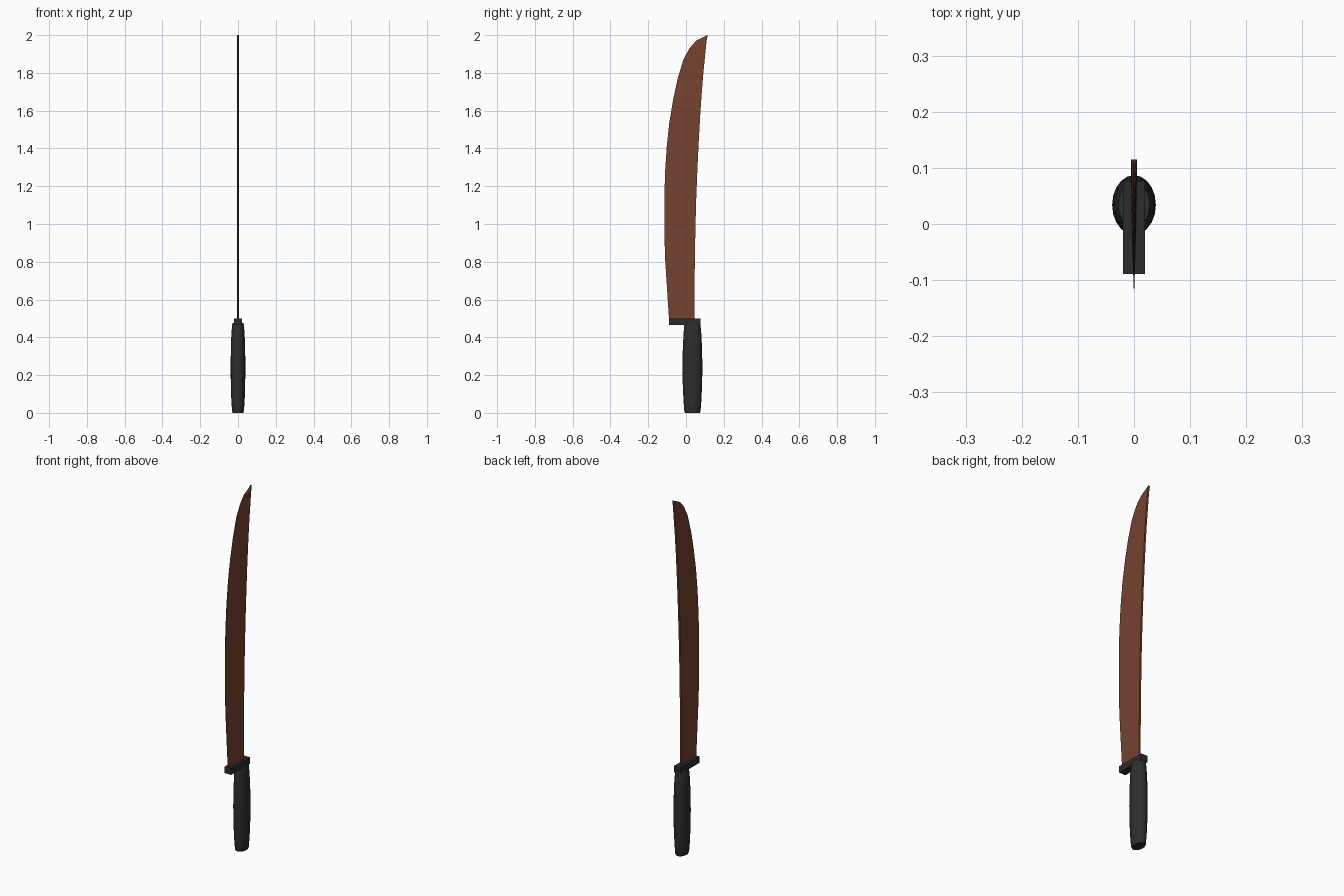
import bpy, bmesh, math

if "Cube" in bpy.data.objects:
    bpy.data.objects.remove(bpy.data.objects["Cube"])


def material(name, rgb):
    m = bpy.data.materials.new(name)
    m.diffuse_color = (*rgb, 1)
    m.use_nodes = True
    m.node_tree.nodes["Principled BSDF"].inputs["Base Color"].default_value = m.diffuse_color
    return m


BROWN = material("brown blade", (0.18, 0.055, 0.029))
BLACK = material("black grip", (0.027, 0.027, 0.027))
DARK = material("dark guard", (0.023, 0.025, 0.027))


def loft(name, rings, mat, smooth=False):
    """Skin a list of equal-length rings and cap both ends."""
    bm = bmesh.new()
    rows = [[bm.verts.new(p) for p in ring] for ring in rings]
    n = len(rows[0])
    for a, b in zip(rows, rows[1:]):
        for i in range(n):
            j = (i + 1) % n
            bm.faces.new((a[i], a[j], b[j], b[i]))
    bm.faces.new(rows[0][::-1])
    bm.faces.new(rows[-1])
    bmesh.ops.recalc_face_normals(bm, faces=bm.faces)
    me = bpy.data.meshes.new(name)
    bm.to_mesh(me)
    bm.free()
    ob = bpy.data.objects.new(name, me)
    bpy.context.collection.objects.link(ob)
    me.materials.append(mat)
    if smooth:
        bpy.context.view_layer.objects.active = ob
        ob.select_set(True)
        bpy.ops.object.shade_smooth_by_angle(angle=math.radians(35))
        ob.select_set(False)
    return ob


# Blade: wedge section, each row is edge y, edge z, spine y, spine z
BLADE = [
    (-0.089, 0.48, 0.045, 0.48), (-0.100, 0.65, 0.045, 0.65),
    (-0.111, 0.82, 0.047, 0.82), (-0.115, 0.98, 0.050, 0.98),
    (-0.115, 1.12, 0.054, 1.13), (-0.111, 1.27, 0.060, 1.28),
    (-0.102, 1.41, 0.067, 1.43), (-0.088, 1.54, 0.075, 1.57),
    (-0.068, 1.66, 0.083, 1.69), (-0.044, 1.77, 0.092, 1.80),
    (-0.014, 1.87, 0.101, 1.89), (0.018, 1.93, 0.107, 1.95),
    (0.053, 1.97, 0.110, 1.975), (0.111, 1.999, 0.115, 2.0),
]
T = 0.005
rings = []
for ey, ez, sy, sz in BLADE:
    my, mz = ey + (sy - ey) * 0.6, ez + (sz - ez) * 0.6
    rings.append([(-0.0005, ey, ez), (0.0005, ey, ez), (T * 0.8, my, mz),
                  (T, sy, sz), (-T, sy, sz), (-T * 0.8, my, mz)])
loft("blade", rings, BROWN)

# Guard: flat bar reaching forward of the grip
loft("guard", [[(-0.02, -0.089, z), (0.02, -0.089, z), (0.02, 0.077, z), (-0.02, 0.077, z)]
               for z in (0.464, 0.5)], DARK)

# Grip: oval barrel, slightly swollen in the middle
GRIP = [(0, 0.028, 0.040), (0.008, 0.031, 0.043), (0.06, 0.035, 0.047),
        (0.14, 0.038, 0.051), (0.24, 0.039, 0.053), (0.34, 0.038, 0.051),
        (0.42, 0.035, 0.047), (0.465, 0.031, 0.043), (0.475, 0.028, 0.040)]
N = 20
loft("grip", [[(rx * math.cos(2 * math.pi * i / N), 0.034 + ry * math.sin(2 * math.pi * i / N), z)
               for i in range(N)] for z, rx, ry in GRIP], BLACK, smooth=True)
